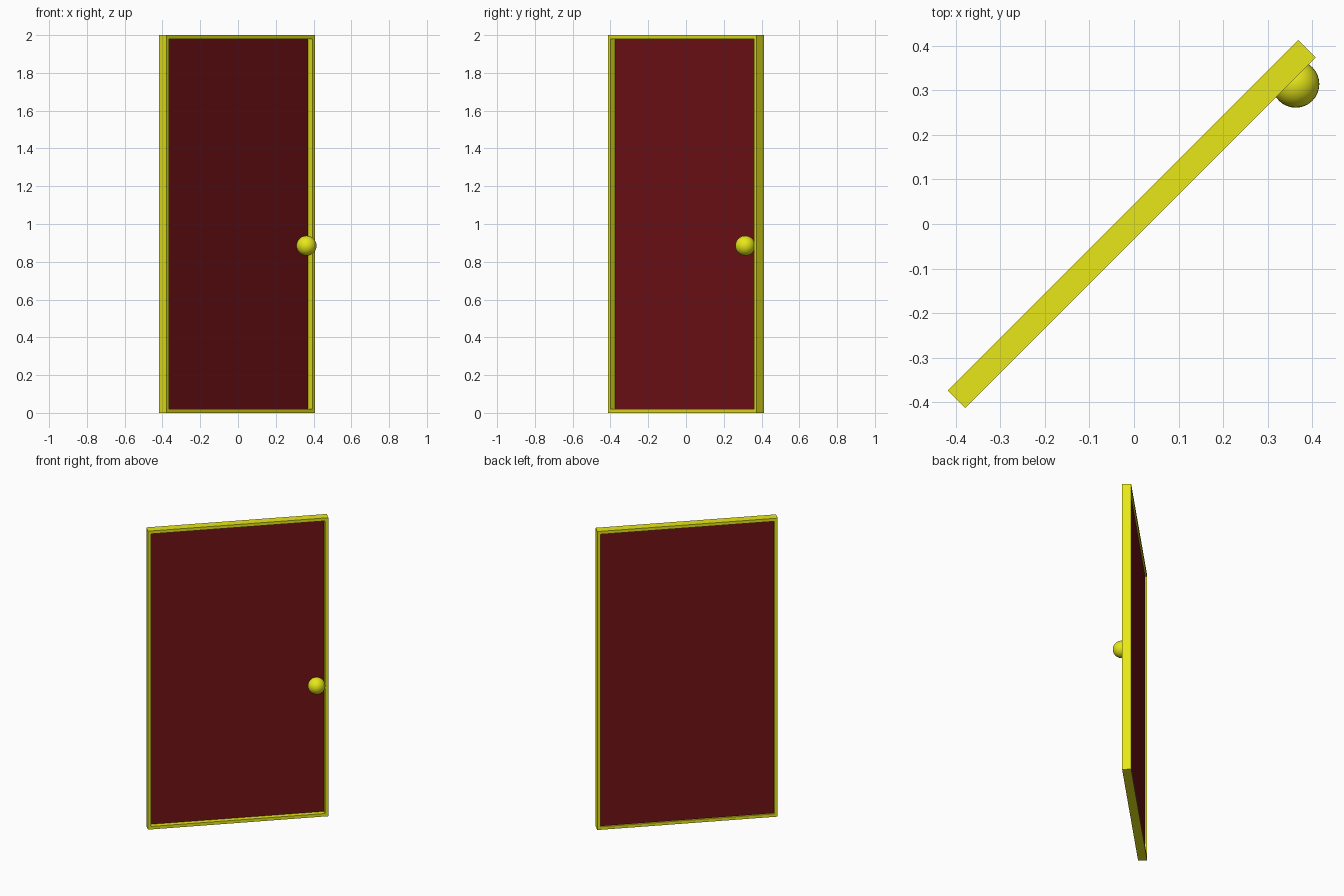
import bpy, bmesh, math
from mathutils import Matrix

if "Cube" in bpy.data.objects:
    bpy.data.objects.remove(bpy.data.objects["Cube"])

W, H, T, B = 1.112, 2.0, 0.055, 0.02   # width, height, thickness, border
# Door is modelled facing -y, then turned 45 degrees into place
PLACE = Matrix.Translation((-0.005, 0, 0)) @ Matrix.Rotation(math.radians(45), 4, 'Z')


def material(name, color):
    m = bpy.data.materials.new(name)
    m.diffuse_color = color
    m.use_nodes = True
    m.node_tree.nodes["Principled BSDF"].inputs["Base Color"].default_value = m.diffuse_color
    return m


def add_object(name, bm, mat):
    bmesh.ops.recalc_face_normals(bm, faces=bm.faces)
    mesh = bpy.data.meshes.new(name)
    bm.to_mesh(mesh)
    bm.free()
    mesh.materials.append(mat)
    obj = bpy.data.objects.new(name, mesh)
    bpy.context.collection.objects.link(obj)
    obj.matrix_world = PLACE
    return obj


yellow = material("yellow_trim", (0.8, 0.8, 0.01, 1))
red = material("dark_red", (0.17, 0.006, 0.008, 1))

# Frame: four rectangular loops bridged into a closed ring
bm = bmesh.new()
loops = []
for inset, y in ((0, -T / 2), (0, T / 2), (B, T / 2), (B, -T / 2)):
    x, z0, z1 = W / 2 - inset, inset, H - inset
    loops.append([bm.verts.new(p) for p in
                  ((-x, y, z0), (x, y, z0), (x, y, z1), (-x, y, z1))])
for i in range(4):
    a, b = loops[i], loops[(i + 1) % 4]
    for j in range(4):
        k = (j + 1) % 4
        bm.faces.new((a[j], a[k], b[k], b[j]))
add_object("door_frame", bm, yellow)

# Panel: recessed deeper on the front than on the back
front, back = -T / 2 + 0.031, T / 2 - 0.011
bm = bmesh.new()
size = Matrix.Diagonal((W - 2 * B, back - front, H - 2 * B, 1))
bmesh.ops.create_cube(bm, size=1, matrix=Matrix.Translation((0, (front + back) / 2, H / 2)) @ size)
add_object("door_panel", bm, red)

# Round knob, partly sunk into the front of the panel
bm = bmesh.new()
bmesh.ops.create_uvsphere(bm, u_segments=32, v_segments=16, radius=0.053,
                          matrix=Matrix.Translation((0.482, -0.038, 0.885)))
knob = add_object("door_knob", bm, yellow)
for p in knob.data.polygons:
    p.use_smooth = True
